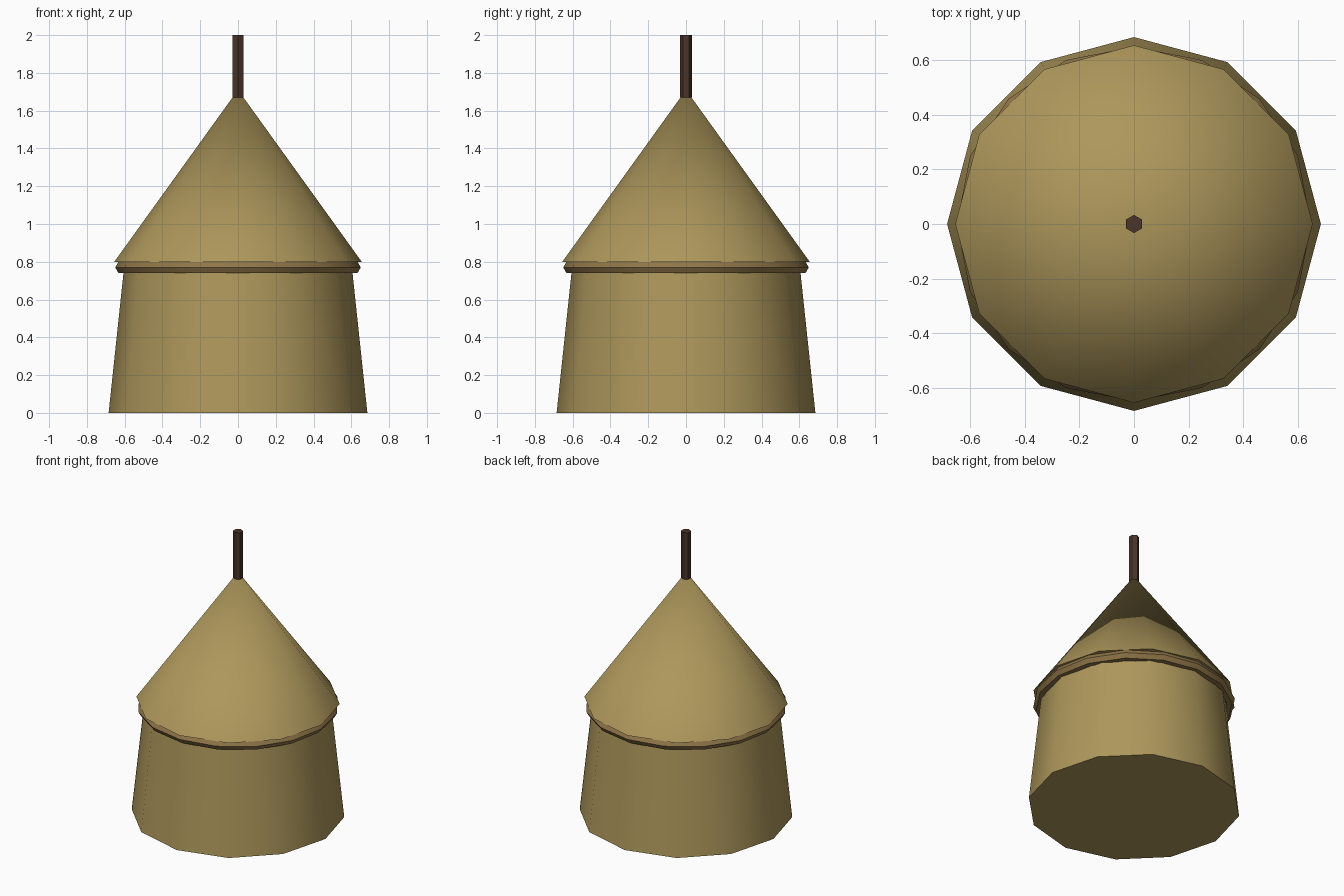
import bpy
import math

if "Cube" in bpy.data.objects:
    bpy.data.objects.remove(bpy.data.objects["Cube"])


def finish(name, color):
    """Name, colour and shade the active object."""
    ob = bpy.context.object
    ob.name = name
    mat = bpy.data.materials.get(color[0]) or bpy.data.materials.new(color[0])
    mat.diffuse_color = (*color[1], 1)
    mat.use_nodes = True
    mat.node_tree.nodes["Principled BSDF"].inputs["Base Color"].default_value = mat.diffuse_color
    ob.data.materials.append(mat)
    bpy.ops.object.shade_smooth_by_angle(angle=math.radians(40))
    return ob


def tapered(name, sides, r_low, r_high, z_low, z_high, color):
    """Upright cone or tapered cylinder between two heights."""
    bpy.ops.mesh.primitive_cone_add(
        vertices=sides, radius1=r_low, radius2=r_high, depth=z_high - z_low,
        location=(0, 0, (z_low + z_high) / 2))
    return finish(name, color)


STRAW = ("straw", (0.42, 0.31, 0.105))
ROPE = ("rope", (0.28, 0.18, 0.065))
WOOD = ("dark_wood", (0.07, 0.036, 0.024))

# Straw body, slightly narrower at the top
tapered("stack_body", 12, 0.685, 0.60, 0.0, 0.80, STRAW)

# Conical cap overhanging the body
tapered("cone_cap", 12, 0.655, 0.0, 0.80, 1.71, STRAW)

# Rope band under the cap
bpy.ops.mesh.primitive_torus_add(
    major_segments=16, minor_segments=6, major_radius=0.615,
    minor_radius=0.035, location=(0, 0, 0.77))
finish("rope_band", ROPE)

# Hexagonal pole at the tip
tapered("centre_pole", 6, 0.033, 0.033, 1.67, 2.0, WOOD)
